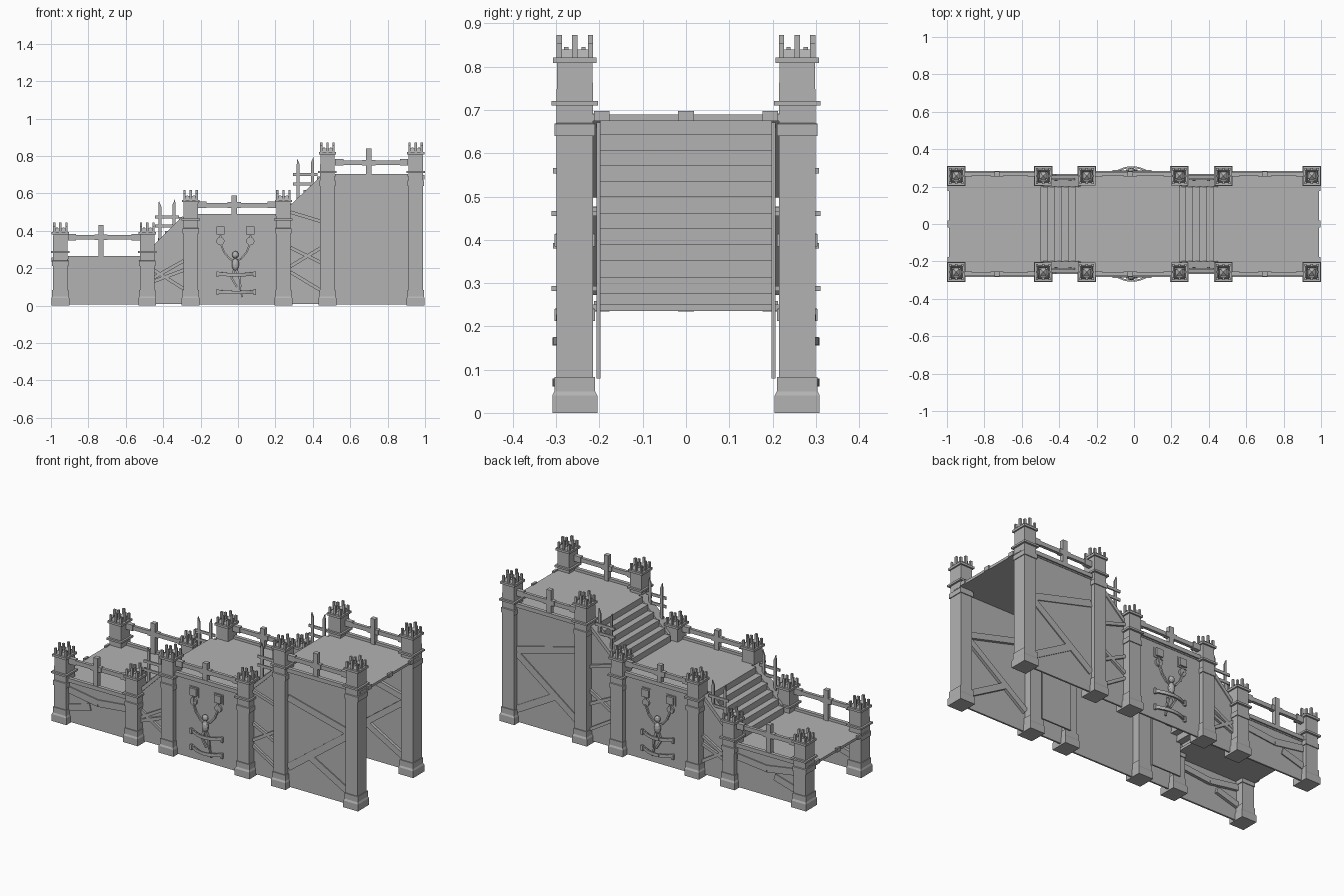
import bpy, bmesh, math
from mathutils import Matrix, Vector

if "Cube" in bpy.data.objects:
    bpy.data.objects.remove(bpy.data.objects["Cube"], do_unlink=True)

stone = bpy.data.materials.new("stone grey")
stone.use_nodes = True
stone.diffuse_color = (0.45, 0.45, 0.45, 1)
stone.node_tree.nodes["Principled BSDF"].inputs["Base Color"].default_value = (0.45, 0.45, 0.45, 1)


def finish(name, bm, mirror=True):
    """Make an object; side parts are built at -y and mirrored to +y."""
    bmesh.ops.recalc_face_normals(bm, faces=bm.faces)
    mesh = bpy.data.meshes.new(name)
    bm.to_mesh(mesh)
    bm.free()
    mesh.materials.append(stone)
    ob = bpy.data.objects.new(name, mesh)
    bpy.context.collection.objects.link(ob)
    if mirror:
        mod = ob.modifiers.new("both sides", 'MIRROR')
        mod.use_axis = (False, True, False)
        mod.use_mirror_merge = False
    return ob


def box(bm, x0, x1, y0, y1, z0, z1):
    m = Matrix.Translation(((x0 + x1) / 2, (y0 + y1) / 2, (z0 + z1) / 2))
    bmesh.ops.create_cube(bm, size=1, matrix=m @ Matrix.Diagonal((x1 - x0, y1 - y0, z1 - z0, 1)))


def beam(bm, p, q, y, width, depth):
    """Straight bar between two (x, z) points."""
    a, b = Vector((p[0], y, p[1])), Vector((q[0], y, q[1]))
    turn = Matrix.Rotation(-math.atan2(q[1] - p[1], q[0] - p[0]), 4, 'Y')
    m = Matrix.Translation((a + b) / 2) @ turn
    bmesh.ops.create_cube(bm, size=1, matrix=m @ Matrix.Diagonal(((b - a).length, depth, width, 1)))


def plate(bm, outline, y0, y1):
    """Extrude an (x, z) outline through y."""
    face = bm.faces.new([bm.verts.new((x, y0, z)) for x, z in outline])
    ext = bmesh.ops.extrude_face_region(bm, geom=[face])["geom"]
    for v in ext:
        if isinstance(v, bmesh.types.BMVert):
            v.co.y = y1


def stack(bm, x, y, rings):
    """Square column from (z, half width) rings."""
    loops = []
    for z, h in rings:
        loops.append([bm.verts.new((x + sx * h * 0.92, y + sy * h, z))
                      for sx, sy in ((-1, -1), (1, -1), (1, 1), (-1, 1))])
    for a, b in zip(loops, loops[1:]):
        for i in range(4):
            j = (i + 1) % 4
            bm.faces.new((a[i], a[j], b[j], b[i]))
    bm.faces.new(loops[0])
    bm.faces.new(loops[-1])


PY = -0.257   # post row
LOW, MID, TOP = 0.25, 0.475, 0.69

# Posts with base, collars, cap and pronged crown
for name, x, d in (("low_outer_post", -0.95, 0.262), ("low_inner_post", -0.485, 0.262),
                   ("middle_low_post", -0.253, 0.435), ("middle_high_post", 0.243, 0.435),
                   ("high_inner_post", 0.478, 0.69), ("high_outer_post", 0.95, 0.69)):
    bm = bmesh.new()
    stack(bm, x, PY, [(0, 0.052), (0.04, 0.052), (0.05, 0.047), (0.083, 0.047), (0.083, 0.042),
                      (d - 0.05, 0.042), (d - 0.05, 0.047), (d - 0.022, 0.047), (d - 0.02, 0.042),
                      (d + 0.02, 0.042), (d + 0.02, 0.054), (d + 0.031, 0.054), (d + 0.031, 0.042),
                      (d + 0.118, 0.041), (d + 0.118, 0.05), (d + 0.131, 0.05),
                      (d + 0.131, 0.036), (d + 0.15, 0.03), (d + 0.135, 0.022), (d + 0.15, 0.002)])
    for i in (-1, 0, 1):
        for j in (-1, 0, 1):
            if i or j:
                h = 0.165 if i and j else 0.183
                px, py, w = x + i * 0.033, PY + j * 0.036, 0.006
                box(bm, px - w, px + w, py - w, py + w, d + 0.125, d + h)
    for i in (-1, 1):
        for j in (-1, 1):
            px, py = x + i * 0.018, PY + j * 0.02
            box(bm, px - 0.005, px + 0.005, py - 0.005, py + 0.005, d + 0.13, d + 0.155)
    finish(name, bm)

# Decks with an edge beam and end blocks
for name, x0, x1, z in (("low_deck", -0.99, -0.48, LOW), ("middle_deck", -0.285, 0.245, MID),
                        ("high_deck", 0.45, 0.99, TOP)):
    bm = bmesh.new()
    box(bm, x0, x1, -0.275, 0.275, z - 0.015, z)
    if name != "middle_deck":
        end = -0.99 if name == "low_deck" else 0.99
        for y in (-0.195, 0, 0.195):
            box(bm, end - 0.006, end + 0.006, y - 0.018, y + 0.018, z - 0.016, z + 0.008)
    finish(name, bm, False)

# Side walls, top kerbs and railings
for part, x0, x1, z, rail, top in (("low", -0.91, -0.525, LOW, 0.365, 0.43),
                                   ("middle", -0.213, 0.203, MID, 0.538, 0.59),
                                   ("high", 0.518, 0.91, TOP, 0.765, 0.84)):
    bm = bmesh.new()
    box(bm, x0 - 0.03, x1 + 0.03, -0.272, -0.262, 0.005, z - 0.01)
    finish(part + "_side_wall", bm)
    bm = bmesh.new()
    box(bm, x0, x1, -0.283, -0.262, z - 0.008, z + 0.015)
    finish(part + "_kerb", bm)
    bm = bmesh.new()
    c = (x0 + x1) / 2 - 0.015
    box(bm, x0, x1, -0.276, -0.258, rail - 0.012, rail + 0.012)
    box(bm, x0, x0 + 0.045, -0.279, -0.255, rail - 0.017, rail + 0.018)
    box(bm, x1 - 0.045, x1, -0.279, -0.255, rail - 0.017, rail + 0.018)
    box(bm, c - 0.035, c + 0.035, -0.279, -0.255, rail - 0.015, rail + 0.015)
    box(bm, c - 0.014, c + 0.014, -0.28, -0.254, z, top)
    finish(part + "_railing", bm)

# Braces nailed on both faces of the low and high walls
for name, lines in (("low_brace", [((-0.91, 0.195), (-0.72, 0.165)), ((-0.72, 0.165), (-0.53, 0.185)),
                                   ((-0.91, 0.09), (-0.77, 0.13))]),
                    ("high_brace", [((0.52, 0.12), (0.91, 0.41)), ((0.52, 0.53), (0.91, 0.43)),
                                    ((0.66, 0.22), (0.91, 0.08))])):
    bm = bmesh.new()
    for p, q in lines:
        beam(bm, p, q, -0.274, 0.04, 0.008)
        beam(bm, p, q, -0.255, 0.035, 0.02)
    finish(name, bm)

# Stair flights, sloping side panels, crossed braces and spiked fences
STEPS = 6
for part, x0, x1, z0, z1, braces in (
        ("lower", -0.5, -0.28, LOW, MID,
         [((-0.45, 0.15), (-0.29, 0.24)), ((-0.45, 0.19), (-0.29, 0.09)), ((-0.45, 0.13), (-0.29, 0.19))]),
        ("upper", 0.24, 0.46, MID, TOP,
         [((0.28, 0.5), (0.445, 0.45)), ((0.28, 0.21), (0.445, 0.31)), ((0.28, 0.18), (0.445, 0.08)),
          ((0.28, 0.31), (0.445, 0.23))])):
    run, rise = (x1 - x0) / STEPS, (z1 - z0) / STEPS
    bm = bmesh.new()
    for i in range(STEPS):
        x, z = x0 + i * run, z0 + (i + 1) * rise
        box(bm, x, x + run + 0.01, -0.2, 0.2, z - 0.012, z)
        box(bm, x, x + 0.008, -0.2, 0.2, z - rise - 0.01, z)
    finish(part + "_stairs", bm, False)

    bm = bmesh.new()
    slope = [(x0 + 0.02, z0 + 0.03), (x1 - 0.01, z1 - 0.005)]
    plate(bm, [(x0 + 0.02, 0.01), (x1 - 0.01, 0.01)] + slope[::-1], -0.252, -0.242)
    plate(bm, [(x0 + 0.02, 0.08), (x1 - 0.01, 0.08)] + slope[::-1], -0.207, -0.198)
    beam(bm, slope[0], slope[1], -0.228, 0.02, 0.06)
    finish(part + "_stair_panel", bm)

    bm = bmesh.new()
    for p, q in braces:
        beam(bm, p, q, -0.258, 0.018, 0.016)
    finish(part + "_stair_brace", bm)

    bm = bmesh.new()
    c, b = (x0 + x1) / 2 + 0.01, z0 + 0.1
    for px, h in ((c - 0.038, 0.21), (c + 0.038, 0.22)):
        plate(bm, [(px - 0.008, b), (px + 0.008, b), (px + 0.008, b + h - 0.03),
                   (px + 0.005 * (1 if px > c else -1), b + h), (px - 0.008, b + h - 0.03)], -0.238, -0.23)
    for z in (b + 0.075, b + 0.125):
        box(bm, c - 0.065, c + 0.065, -0.242, -0.234, z - 0.008, z + 0.008)
    finish(part + "_spiked_fence", bm)

# Hanging figure ornament on the middle wall
bm = bmesh.new()
for s in (-1, 1):
    cx = -0.014 + s * 0.08
    box(bm, cx - 0.03, cx + 0.03, -0.276, -0.27, 0.372, 0.43)
    box(bm, cx - 0.022, cx + 0.022, -0.288, -0.27, 0.38, 0.424)
    beam(bm, (cx, 0.375), (cx, 0.345), -0.28, 0.01, 0.01)
    ring = Matrix.Translation((cx, -0.277, 0.345)) @ Matrix.Rotation(math.pi / 2, 4, 'X')
    bmesh.ops.create_cone(bm, cap_ends=True, segments=12, radius1=0.022, radius2=0.022, depth=0.012, matrix=ring)
    path = [(cx, 0.335), (cx - s * 0.02, 0.285), (-0.014 + s * 0.03, 0.25), (-0.014, 0.235)]
    for p, q in zip(path, path[1:]):
        beam(bm, p, q, -0.282, 0.009, 0.01)
    # Legs
    beam(bm, (-0.014 + s * 0.006, 0.19), (-0.014 + s * 0.022, 0.15), -0.285, 0.014, 0.014)
    beam(bm, (-0.014 + s * 0.022, 0.15), (0.004 + s * 0.01, 0.1), -0.285, 0.01, 0.012)
for z, r, tall in ((0.272, 0.018, 1.1), (0.22, 0.02, 1.7)):
    bmesh.ops.create_icosphere(bm, subdivisions=2, radius=r, matrix=Matrix.Translation(
        (-0.014, -0.285, z)) @ Matrix.Diagonal((1, 0.8, tall, 1)))
beam(bm, (0.01, 0.1), (0.022, 0.045), -0.28, 0.008, 0.01)
finish("hanging_figure", bm)

# Two bowed bars standing off the middle wall
bm = bmesh.new()
for z in (0.165, 0.07):
    for i in range(8):
        a, b = -1 + i / 4, -0.75 + i / 4
        ya, yb = (-0.27 - 0.034 * (1 - t * t) for t in (a, b))
        m = Matrix.Translation((-0.01 + (a + b) * 0.05, (ya + yb) / 2, z + 0.006 * ((a + b) / 2) ** 2))
        m = m @ Matrix.Rotation(math.atan2(yb - ya, 0.025), 4, 'Z')
        bmesh.ops.create_cube(bm, size=1, matrix=m @ Matrix.Diagonal((0.028, 0.009, 0.018, 1)))
    for cx in (-0.11, 0.09):
        box(bm, cx - 0.006, cx + 0.006, -0.285, -0.268, z - 0.013, z + 0.018)
finish("bowed_bars", bm)
